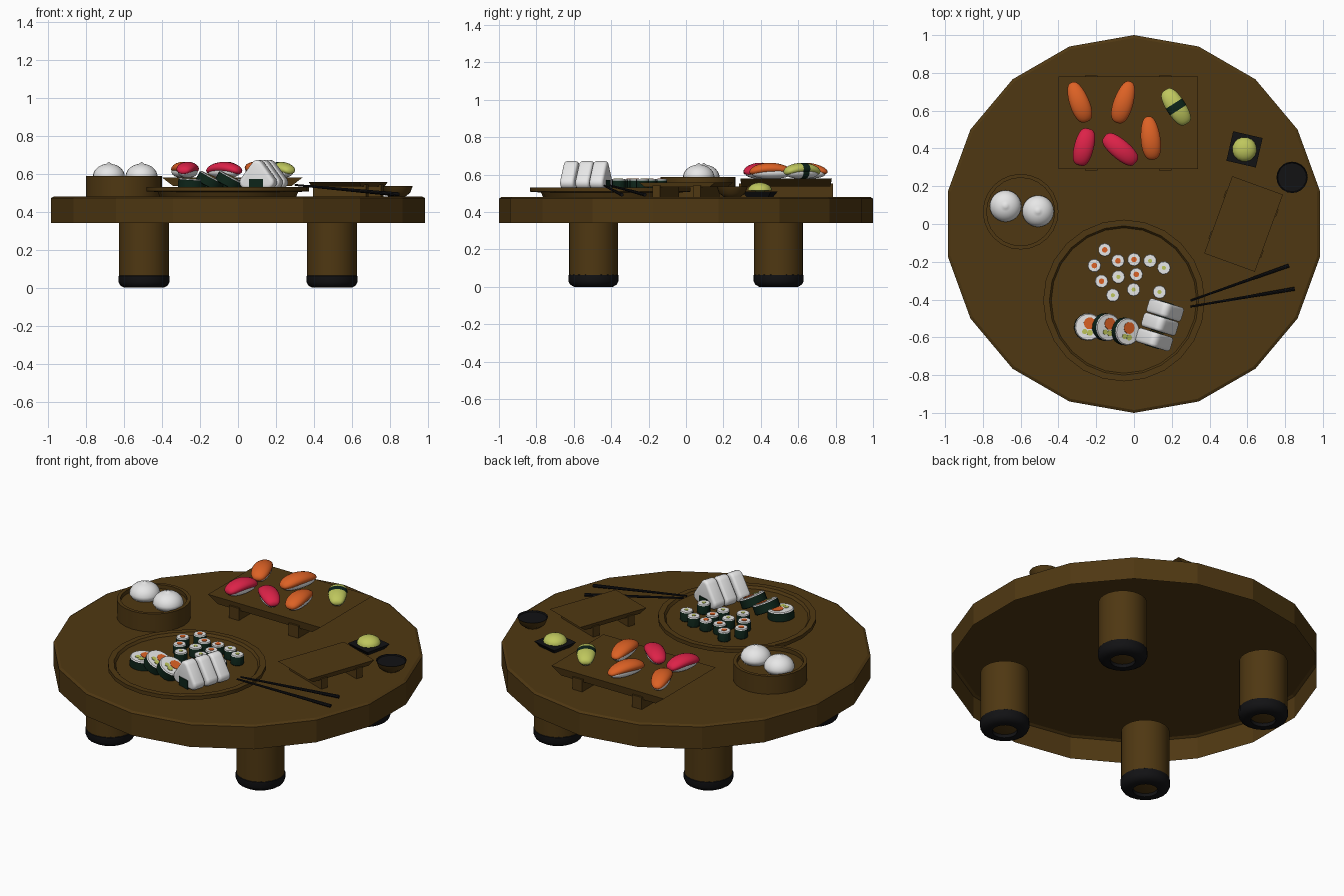
import bpy, bmesh, math
from mathutils import Matrix, Vector

if "Cube" in bpy.data.objects:
    bpy.data.objects.remove(bpy.data.objects["Cube"])

def mat(name, r, g, b):
    m = bpy.data.materials.new(name)
    m.diffuse_color = (r, g, b, 1)
    m.use_nodes = True
    m.node_tree.nodes["Principled BSDF"].inputs["Base Color"].default_value = m.diffuse_color
    return m

BROWN = mat("dark wood", 0.078, 0.039, 0.006)
BLACK = mat("black", 0.006, 0.006, 0.007)
WHITE = mat("rice white", 0.8, 0.8, 0.8)
RED = mat("tuna red", 0.72, 0.016, 0.065)
ORANGE = mat("salmon orange", 0.72, 0.12, 0.018)
GREEN = mat("avocado green", 0.52, 0.57, 0.11)
NORI = mat("seaweed", 0.004, 0.018, 0.010)

def finish(name, bm, mats, M=Matrix(), smooth=35):
    bmesh.ops.transform(bm, matrix=M, verts=bm.verts)
    me = bpy.data.meshes.new(name)
    bm.to_mesh(me)
    bm.free()
    for m in mats:
        me.materials.append(m)
    if smooth:
        for p in me.polygons:
            p.use_smooth = True
        me.set_sharp_from_angle(angle=math.radians(smooth))
    ob = bpy.data.objects.new(name, me)
    bpy.context.collection.objects.link(ob)
    return ob

def place(x, y, z, deg=0):
    return Matrix.Translation((x, y, z)) @ Matrix.Rotation(math.radians(deg), 4, 'Z')

def lathe(name, prof, mats, M=Matrix(), n=24, idx=None, phase=0.0, smooth=35):
    """Revolve (r, z) points listed from bottom to top; idx is the material per segment."""
    bm = bmesh.new()
    rings = []
    for r, z in prof:
        k = 1 if r == 0 else n
        rings.append([bm.verts.new((r * math.cos(phase + 2 * math.pi * i / n),
                                    r * math.sin(phase + 2 * math.pi * i / n), z)) for i in range(k)])
    for s, (a, b) in enumerate(zip(rings, rings[1:])):
        for i in range(n):
            j = (i + 1) % n
            if len(a) == 1:
                vs = (a[0], b[j], b[i])
            elif len(b) == 1:
                vs = (a[i], a[j], b[0])
            else:
                vs = (a[i], a[j], b[j], b[i])
            bm.faces.new(vs).material_index = idx[s] if idx else 0
    return finish(name, bm, mats, M, smooth)

def box(name, sx, sy, z0, z1, m, M=Matrix(), tx=1.0, ty=1.0):
    """Box whose bottom is scaled by tx, ty."""
    bm = bmesh.new()
    bmesh.ops.create_cube(bm, size=1)
    for v in bm.verts:
        low = v.co.z < 0
        v.co = (v.co.x * sx * (tx if low else 1), v.co.y * sy * (ty if low else 1), z0 if low else z1)
    return finish(name, bm, [m], M, 0)

# Table: open-bottomed round top with 18 sides
lathe("table_top", [(1, .34), (1, .472), (.985, .48), (0, .48)], [BROWN], n=18, phase=math.pi / 2, smooth=0)

# Four legs with black hollow feet
for sx in (-1, 1):
    for sy in (-1, 1):
        M = place(sx * .495, sy * .495, 0)
        lathe("leg", [(0, .02), (.07, .02), (.131, .055), (.131, .365), (0, .365)], [BROWN], M)
        lathe("leg_foot", [(.068, .03), (.068, 0), (.105, 0), (.125, .012), (.134, .03), (.134, .062), (.128, .066)],
              [BLACK], M, 20)

# Serving boards on two runners
def board(name, M, w, d, h, tray_h, run):
    box(name, w, d, h - tray_h, h, BROWN, M, .84, .97)
    for s in (-1, 1):
        box(name + "_runner", run, d + .012, .001, h - tray_h * .6, BROWN, M @ place(s * w * .265, 0, 0))

board("sushi_board", place(-.03, .535, .48), .74, .49, .1, .045, .065)
board("empty_board", place(.58, 0, .48, 70), .435, .285, .078, .026, .04)

# Nigiri: rice with a draped topping
def blob(name, half, mats, M, blunt=1.0, sag=0.0, taper=0.0, band=False):
    bm = bmesh.new()
    bmesh.ops.create_uvsphere(bm, u_segments=20, v_segments=16, radius=1)
    for v in bm.verts:
        z, x, y = v.co.z, v.co.x, v.co.y
        ring = math.sqrt(max(0, 1 - z * z))
        k = ring ** (blunt - 1) if ring > 1e-4 else 0
        k *= 1 + taper * z
        v.co = (z * half[0], x * k * half[1], y * k * half[2] - sag * z * z)
    if band:
        for f in bm.faces:
            f.material_index = int(abs(f.calc_center_median().x) < .021)
    return finish(name, bm, mats, M, 60)

nigiri = [("salmon", ORANGE, -.33, .75, -.25, .54), ("salmon", ORANGE, -.02, .755, -.09, .535),
          ("salmon", ORANGE, .075, .57, .10, .34), ("tuna", RED, -.24, .505, -.29, .31),
          ("tuna", RED, -.155, .465, .01, .325), ("avocado", GREEN, .165, .71, .28, .53)]
for nm, m, x0, y0, x1, y1 in nigiri:
    L = math.hypot(x1 - x0, y1 - y0) / 2
    M = place((x0 + x1) / 2, (y0 + y1) / 2, .58, math.degrees(math.atan2(y1 - y0, x1 - x0)))
    band = m is GREEN
    blob(nm + "_nigiri_rice", (L * .9, .046, .034), [WHITE, NORI], M @ place(0, 0, .031), .6, 0, 0, band)
    blob(nm + "_nigiri_topping", (L, .052, .031), [m, NORI], M @ place(0, 0, .052),
         .75 if m is ORANGE else .6, .018, .12 if m is ORANGE else 0, band)

# Bamboo steamer with two buns
S = place(-.6, .065, .48)
lathe("steamer", [(0, .001), (.2, .001), (.2, .108), (.18, .108), (.18, .085), (0, .085)], [BROWN], S)
for x, y in ((-.68, .095), (-.508, .068)):
    prof = [(0, 0), (.07, 0)] + [(.084 * math.cos(t), .02 + .068 * math.sin(t))
                                 for t in [i * math.pi / 18 for i in range(9)]] + [(0, .098)]
    lathe("steamed_bun", prof, [WHITE], place(x, y, .565), smooth=60)

# Round plate
P = place(-.053, -.405, .48)
lathe("round_plate", [(0, .001), (.36, .001), (.37, .024), (.428, .028), (.428, .05), (.395, .05), (.385, .036), (0, .036)],
      [BROWN], P)

# Rolls: seaweed wall, rice ends, coloured fillings as thin plates
def roll(name, M, r, h, fills, n):
    lathe(name, [(0, 0), (r * .92, 0), (r, .003), (r, h - .006), (r * .93, h), (0, h + .001)],
          [NORI, WHITE], M, n, [1, 0, 0, 1, 1], phase=math.pi / n)
    for m, x, y, fr in fills:
        lathe(name + "_filling", [(fr, h - .002), (fr, h + .003), (0, h + .003)], [m], M @ place(x, y, 0), 10)

for m, spots in ((ORANGE, [(-.155, -.137), (-.21, -.22), (-.085, -.195), (0, -.188), (.012, -.267), (-.172, -.303)]),
                 (GREEN, [(.085, -.195), (.158, -.232), (-.083, -.28), (-.002, -.347), (.135, -.36), (-.112, -.377)])):
    for i, (x, y) in enumerate(spots):
        roll("small_roll", place(x, y, .517, i * 25), .036, .058, [(m, 0, 0, .015 if m is ORANGE else .011)], 10)

for x, y, z, tilt in ((-.245, -.545, .518, 4), (-.16, -.545, .535, 28), (-.058, -.568, .535, 28)):
    M = place(x, y, z, -5) @ Matrix.Rotation(math.radians(tilt), 4, 'Y')
    roll("large_roll", M, .073, .055, [(ORANGE, .005, .02, .032), (GREEN, .01, -.03, .016),
                                      (GREEN, -.018, -.026, .014)], 18)

# Rice triangles with a seaweed wrap at the base
def rice_triangle(M):
    bm = bmesh.new()
    r, pts = .033, []
    for cx, cz, a0 in ((.063, r, -90), (0, .117, 30), (-.063, r, 150)):
        for i in range(6):
            a = math.radians(a0 + 24 * i)
            pts.append((cx + r * math.cos(a), cz + r * math.sin(a)))
    f = bm.faces.new([bm.verts.new((x, -.039, z)) for x, z in pts])
    ext = bmesh.ops.extrude_face_region(bm, geom=[f])
    vs = [g for g in ext["geom"] if isinstance(g, bmesh.types.BMVert)]
    bmesh.ops.translate(bm, verts=vs, vec=(0, .078, 0))
    bmesh.ops.recalc_face_normals(bm, faces=bm.faces)
    rim = [e for e in bm.edges if abs(e.verts[0].co.y - e.verts[1].co.y) < 1e-5]
    bmesh.ops.bevel(bm, geom=rim, offset=.016, segments=3, profile=.5, affect='EDGES')
    finish("rice_triangle", bm, [WHITE], M, 50)
    box("rice_triangle_wrap", .075, .084, -.002, .05, NORI, M)

for x, y in ((.165, -.455), (.137, -.53), (.107, -.612)):
    rice_triangle(place(x, y, .522, -17))

# Chopsticks resting on the plate rim
for a, b in (((.30, -.405, .541), (.82, -.22, .492)), ((.30, -.437, .541), (.85, -.343, .492))):
    a, b = Vector(a), Vector(b)
    d = b - a
    M = Matrix.Translation(a) @ d.to_track_quat('Z', 'Y').to_matrix().to_4x4()
    lathe("chopstick", [(0, 0), (.005, 0), (.01, d.length), (0, d.length)], [BLACK], M, 8)

# Square dish with wasabi
W = place(.585, .395, .48, -13)
box("square_dish", .16, .16, .001, .03, BLACK, W, .75, .75)
prof = [(0, .028)] + [(.065 * math.cos(t), .035 + .042 * math.sin(t)) for t in [i * math.pi / 14 for i in range(7)]]
lathe("wasabi", prof + [(0, .077)], [GREEN], W, 16, smooth=60)

# Sauce bowl
lathe("sauce_bowl", [(0, .001), (.045, .001), (.07, .02), (.083, .055), (.079, .055), (.076, .048), (0, .048)],
      [BROWN, BLACK], place(.837, .247, .48), 20, [0, 0, 0, 1, 1, 1])
